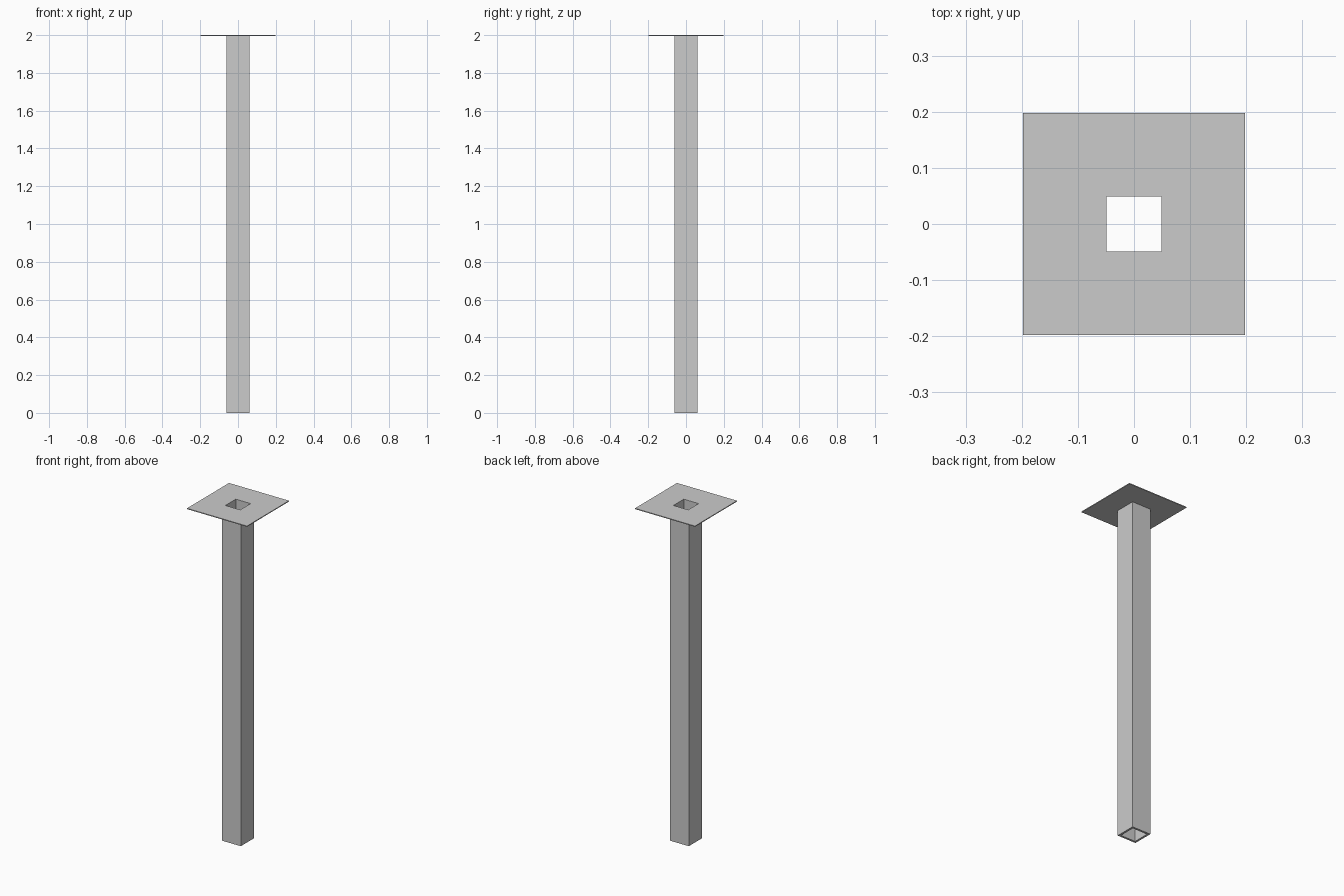
import bpy, bmesh

if "Cube" in bpy.data.objects:
    bpy.data.objects.remove(bpy.data.objects["Cube"])

INNER = 0.049
POST = 0.0615
PLATE = 0.198
TOP = 2.0
THICK = 0.005


def square_ring(name, outer, inner, z0, z1):
    """Square frame with a square through-hole, between two heights."""
    bm = bmesh.new()
    corners = [(-1, -1), (1, -1), (1, 1), (-1, 1)]
    loops = [[bm.verts.new((x * r, y * r, z)) for x, y in corners]
             for r, z in ((outer, z0), (outer, z1), (inner, z1), (inner, z0))]
    for k in range(4):
        a, b = loops[k], loops[(k + 1) % 4]
        for i in range(4):
            j = (i + 1) % 4
            bm.faces.new((a[i], a[j], b[j], b[i]))
    bmesh.ops.recalc_face_normals(bm, faces=bm.faces)
    mesh = bpy.data.meshes.new(name)
    bm.to_mesh(mesh)
    bm.free()
    obj = bpy.data.objects.new(name, mesh)
    bpy.context.collection.objects.link(obj)
    return obj


# Hollow square post
square_ring("hollow_post", POST, INNER, 0, TOP - THICK)
# Thin flange plate with matching opening
square_ring("top_plate", PLATE, INNER, TOP - THICK, TOP)
